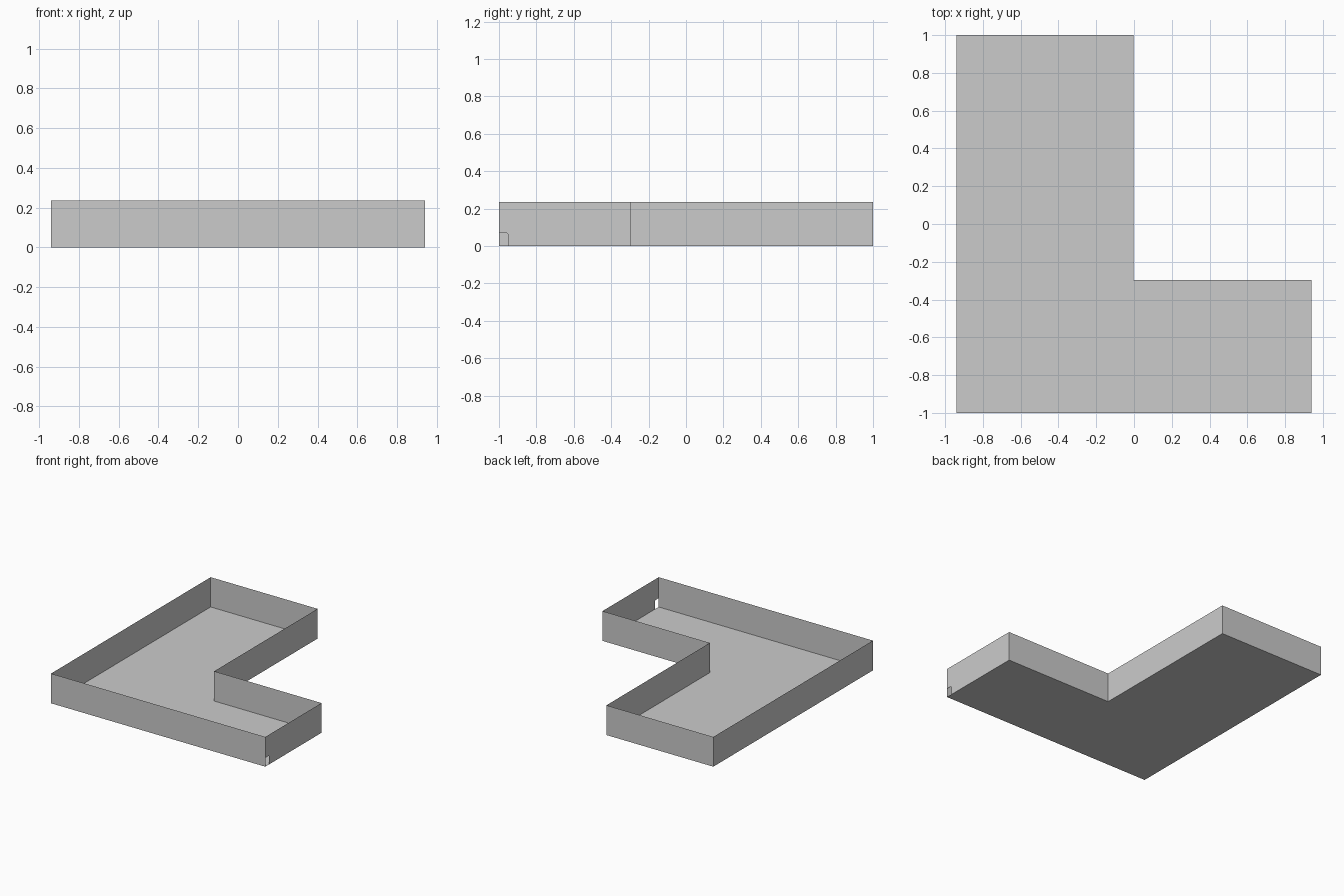
import bpy

if "Cube" in bpy.data.objects:
    bpy.data.objects.remove(bpy.data.objects["Cube"])

W, D, H = 0.94, 1.0, 0.236       # half width, half depth, wall height
NX, NY = -0.002, -0.296          # inner corner of the L
DOOR_Y, DOOR_H, CH = -0.951, 0.07, 0.008


def sheet(name, points):
    """One flat, zero-thickness panel."""
    mesh = bpy.data.meshes.new(name)
    mesh.from_pydata(points, [], [list(range(len(points)))])
    obj = bpy.data.objects.new(name, mesh)
    bpy.context.collection.objects.link(obj)
    return obj


def wall(name, a, b):
    return sheet(name, [(*a, 0), (*b, 0), (*b, H), (*a, H)])


# L-shaped footprint, counter-clockwise from the front left
plan = [(-W, -D), (W, -D), (W, NY), (NX, NY), (NX, D), (-W, D)]

# Floor
floor = sheet("floor", [(x, y, 0) for x, y in reversed(plan)])

# Plain walls
names = ["front_wall", None, "inner_back_wall", "inner_side_wall",
         "back_wall", "left_wall"]
for i, name in enumerate(names):
    if name:
        wall(name, plan[i], plan[(i + 1) % len(plan)])

# End wall with the small doorway at its front lower corner
profile = [(DOOR_Y, 0), (NY, 0), (NY, H), (-D, H), (-D, DOOR_H),
           (DOOR_Y - CH, DOOR_H), (DOOR_Y, DOOR_H - CH)]
sheet("end_wall_with_doorway", [(W, y, z) for y, z in profile])
